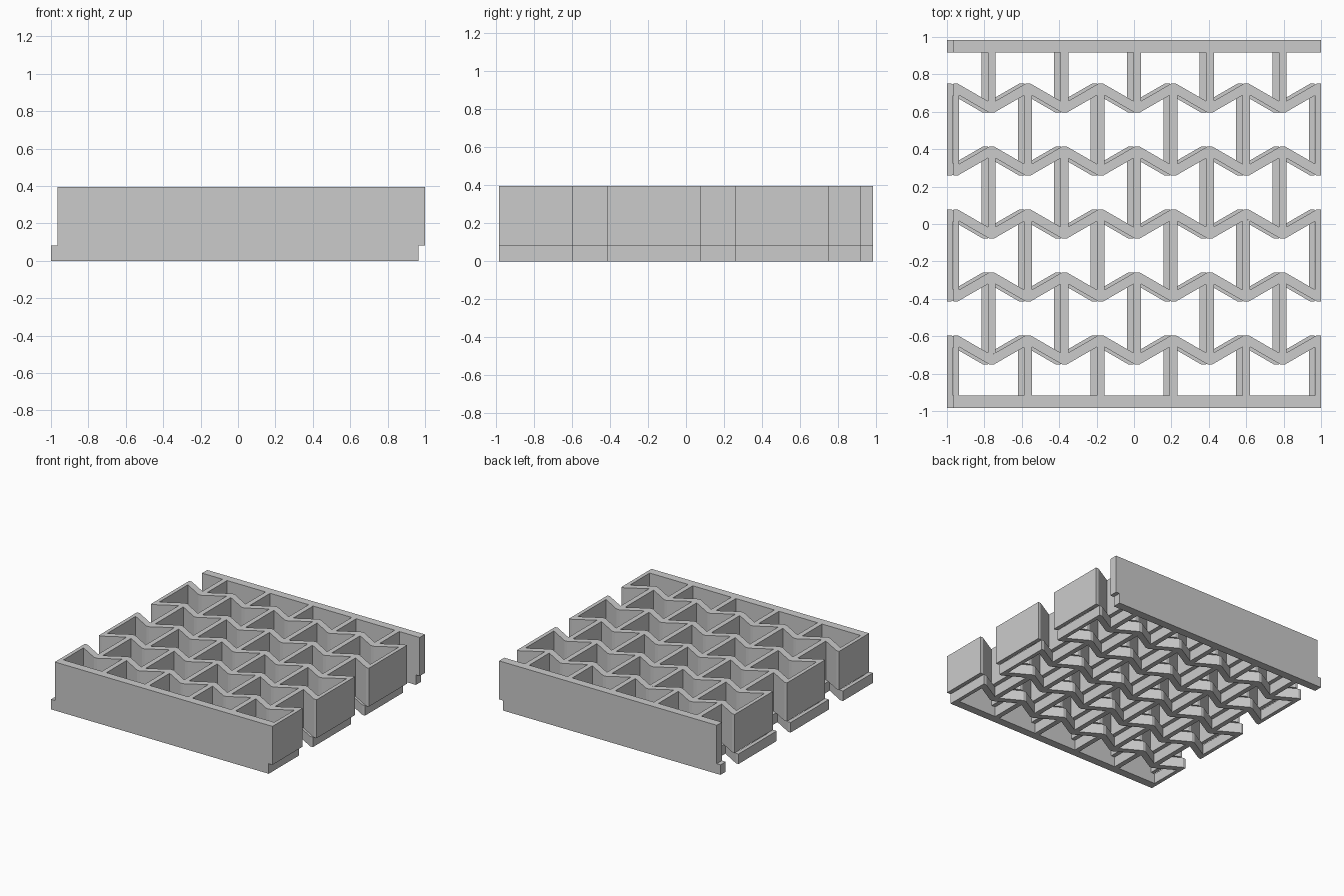
import bpy
import bmesh
import math

cube = bpy.data.objects.get("Cube")
if cube:
    bpy.data.objects.remove(cube, do_unlink=True)

PITCH = 0.1945                        # spacing between upright walls
HALF = 0.983                          # half size of the square lattice
SLOPE = math.tan(math.radians(30))
RISE = PITCH * SLOPE / 2              # half height of a zigzag
ARM = 0.029                           # half thickness of an arm along y
TIP, CAP = 0.0125, 0.0217             # blunt tip of every bend
WALL = 0.0205                         # half thickness of a wall
BAR = 0.067                           # thickness of the end bars
ROW_GAP = 0.3365

grey = bpy.data.materials.new("plain grey")
grey.use_nodes = True
colour = (0.6, 0.6, 0.6, 1)
grey.diffuse_color = colour
grey.node_tree.nodes["Principled BSDF"].inputs["Base Color"].default_value = colour


def prisms(name, outlines, shift, z0, z1):
    """One object made of flat outlines extruded from z0 to z1."""
    bm = bmesh.new()
    for points in outlines:
        face = bm.faces.new([bm.verts.new((x + shift, y, z0)) for x, y in points])
        top = bmesh.ops.extrude_face_region(bm, geom=[face])["geom"]
        verts = [v for v in top if isinstance(v, bmesh.types.BMVert)]
        bmesh.ops.translate(bm, vec=(0, 0, z1 - z0), verts=verts)
    bmesh.ops.recalc_face_normals(bm, faces=bm.faces)
    mesh = bpy.data.meshes.new(name)
    bm.to_mesh(mesh)
    bm.free()
    mesh.materials.append(grey)
    bpy.context.collection.objects.link(bpy.data.objects.new(name, mesh))


def bend(row, k):
    """Side a bend points to: 1 is a peak, -1 is a valley."""
    return 1 if (row + k) % 2 else -1


def zigzag(row):
    sides = {1: [], -1: []}
    for k in range(-5, 6):
        s = bend(row, k)
        x, y = k * PITCH, (row - 2) * ROW_GAP + s * RISE
        lo, hi = max(x - TIP, -HALF), min(x + TIP, HALF)
        sides[s] += [(lo, y + s * CAP), (hi, y + s * CAP)]
        inner = [(x, y - s * ARM)]
        if abs(k) == 5:
            end = math.copysign(HALF, k)
            inner.append((end, y - s * (ARM + abs(end - x) * SLOPE)))
        if k == -5:
            inner.reverse()
        sides[-s] += inner
    return sides[1] + sides[-1][::-1]


def wall_end(row, k, s, xs):
    """Points where a wall meets the inside of a bend, or an end bar."""
    if row < 0 or row > 4:
        return [(x, math.copysign(HALF - BAR, row - 2)) for x in xs]
    y = (row - 2) * ROW_GAP + s * (RISE - ARM)
    return [(x, y - s * abs(x - k * PITCH) * SLOPE) for x in xs]


def walls():
    outlines = []
    for gap in range(6):                       # gap lies below row number gap
        for k in range(-5, 6):
            if bend(gap, k) == 1:
                x = k * PITCH
                xs = [max(x - WALL, -HALF), x, min(x + WALL, HALF)]
                low = wall_end(gap - 1, k, -1, xs)
                high = wall_end(gap, k, 1, xs)
                outlines.append(low + high[::-1])
    return outlines


def bar(s):
    a, b = s * HALF, s * (HALF - BAR)
    return [(-HALF, a), (HALF, a), (HALF, b), (-HALF, b)]


# Thin lower layer and tall upper layer, offset sideways
for layer, shift, z0, z1 in (("lower", -0.017, 0, 0.082), ("upper", 0.017, 0.082, 0.396)):
    prisms(layer + "_front_bar", [bar(-1)], shift, z0, z1)
    prisms(layer + "_back_bar", [bar(1)], shift, z0, z1)
    prisms(layer + "_zigzags", [zigzag(r) for r in range(5)], shift, z0, z1)
    prisms(layer + "_walls", walls(), shift, z0, z1)
